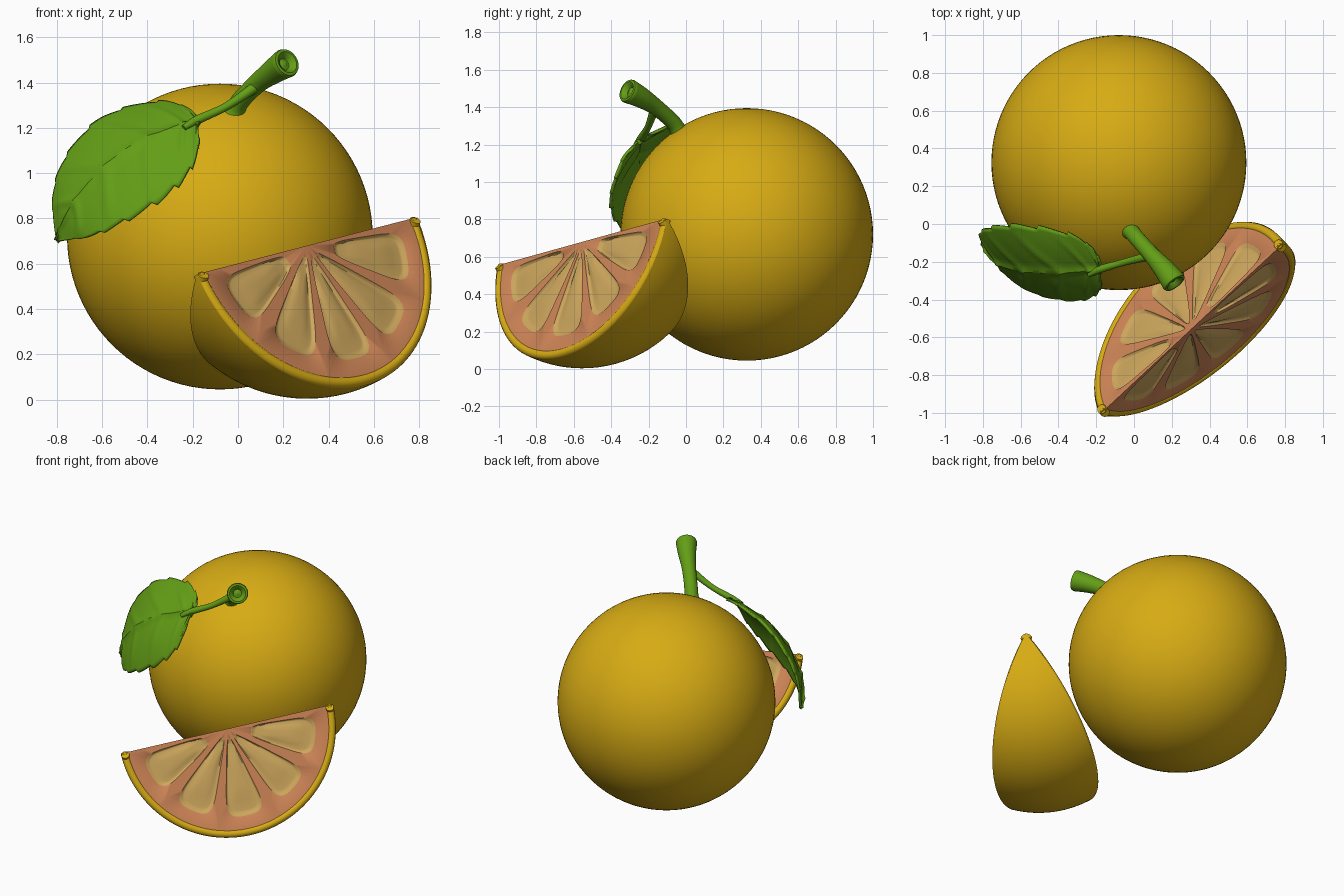
import bpy, bmesh, math
from mathutils import Vector

cube = bpy.data.objects.get("Cube")
if cube:
    bpy.data.objects.remove(cube, do_unlink=True)


def material(name, rgb):
    m = bpy.data.materials.new(name)
    m.use_nodes = True
    m.diffuse_color = (*rgb, 1)
    bsdf = m.node_tree.nodes["Principled BSDF"]
    bsdf.inputs["Base Color"].default_value = (*rgb, 1)
    bsdf.inputs["Roughness"].default_value = 0.6
    return m


PEEL = material("golden_peel", (0.68, 0.41, 0.007))
PITH = material("peach_membrane", (0.62, 0.235, 0.095))
PULP = material("pale_pulp", (0.62, 0.39, 0.11))
GREEN = material("leaf_green", (0.125, 0.34, 0.008))


def finish(bm, name, mats, outward=None, angle=40):
    """Turn a bmesh into a smooth object; outward gives each face's outer direction."""
    bmesh.ops.remove_doubles(bm, verts=bm.verts, dist=1e-5)
    bmesh.ops.recalc_face_normals(bm, faces=bm.faces)
    bm.normal_update()
    if outward and sum(f.normal.dot(outward(f)) for f in bm.faces) < 0:
        bmesh.ops.reverse_faces(bm, faces=bm.faces)
    mesh = bpy.data.meshes.new(name)
    bm.to_mesh(mesh)
    bm.free()
    for m in mats:
        mesh.materials.append(m)
    ob = bpy.data.objects.new(name, mesh)
    bpy.context.collection.objects.link(ob)
    bpy.ops.object.select_all(action='DESELECT')
    bpy.context.view_layer.objects.active = ob
    ob.select_set(True)
    bpy.ops.object.shade_smooth_by_angle(angle=math.radians(angle))
    return ob


def bridge(bm, a, b, closed=True, mat=0):
    n = len(a)
    for i in range(n if closed else n - 1):
        j = (i + 1) % n
        f = bm.faces.new((a[i], a[j], b[j], b[i]))
        f.material_index = mat


def spline(points, t):
    """Catmull-Rom point at t in 0..1 through tuples of any length."""
    x = t * (len(points) - 1)
    i = min(int(x), len(points) - 2)
    f = x - i
    a, b, c, d = (Vector(points[max(0, min(k, len(points) - 1))])
                  for k in range(i - 1, i + 3))
    return b + (c - a) * f / 2 + (a * 2 - b * 5 + c * 4 - d) * f * f / 2 \
        + (b * 3 - a - c * 3 + d) * f ** 3 / 2


def sweep(name, points, mat, steps=28, sides=20, tip=()):
    """Tube through (x, y, z, radius); tip adds (offset, radius) rings at the end."""
    bm = bmesh.new()
    path = [spline(points, k / steps) for k in range(steps + 1)]
    rings = []
    for k, p in enumerate(path):
        tan = (path[min(k + 1, steps)] - path[max(k - 1, 0)]).to_3d().normalized()
        side = tan.cross(Vector((0.5, 0.6, 0.1))).normalized()
        up = tan.cross(side)
        extra = [(0, p[3])] + (list(tip) if k == steps else [])
        for off, r in extra:
            c = p.to_3d() + tan * off
            rings.append([bm.verts.new(c + (side * math.cos(a) + up * math.sin(a)) * r)
                          for a in (math.tau * i / sides for i in range(sides))])
    for a, b in zip(rings, rings[1:]):
        bridge(bm, a, b)
    bm.faces.new(rings[0])
    bm.faces.new(rings[-1])
    return finish(bm, name, [mat])


# Whole fruit
FRUIT = Vector((-0.08, 0.325, 0.72))
bm = bmesh.new()
bmesh.ops.create_uvsphere(bm, u_segments=96, v_segments=48, radius=0.675)
bmesh.ops.translate(bm, verts=bm.verts, vec=FRUIT)
finish(bm, "whole_fruit", [PEEL])

# Stem with flared foot and hollow cut end, and the leaf stalk
sweep("stem", [(-0.03, 0.0, 1.2, 0.085), (-0.02, -0.025, 1.245, 0.08),
               (-0.013, -0.04, 1.275, 0.047), (0.015, -0.075, 1.325, 0.042),
               (0.09, -0.16, 1.4, 0.044), (0.16, -0.24, 1.452, 0.056),
               (0.21, -0.305, 1.485, 0.066)], GREEN, steps=36, sides=28,
      tip=[(0.012, 0.062), (0.014, 0.05), (0.002, 0.034), (-0.012, 0.026),
           (-0.012, 0.018), (-0.004, 0.008)])
sweep("leaf_stalk", [(0.1, -0.165, 1.4, 0.026), (0.04, -0.18, 1.355, 0.022),
                     (-0.06, -0.205, 1.29, 0.018), (-0.18, -0.24, 1.235, 0.02),
                     (-0.24, -0.27, 1.2, 0.012)], GREEN, sides=14)

# Serrated leaf curved around the fruit, with a raised midrib and side veins
UPPER = [(-0.18, -0.24, 1.24), (-0.22, -0.13, 1.29), (-0.36, -0.05, 1.32),
         (-0.6, -0.01, 1.25), (-0.76, -0.02, 1.08), (-0.82, -0.05, 0.9),
         (-0.805, -0.1, 0.71)]
LOWER = [(-0.18, -0.24, 1.22), (-0.175, -0.33, 1.15), (-0.21, -0.385, 1.02),
         (-0.32, -0.41, 0.9), (-0.5, -0.38, 0.79), (-0.66, -0.29, 0.72),
         (-0.8, -0.11, 0.7)]
bm = bmesh.new()
rows = []
NU, NV, TEETH = 108, 28, 9
for i in range(NU + 1):
    u = i / NU
    a, b = spline(UPPER, u) - FRUIT, spline(LOWER, u) - FRUIT
    saw = (u * TEETH) % 1
    row = []
    for j in range(NV + 1):
        v = 2 * j / NV - 1
        t = 0.5 + 0.5 * v * (0.95 + 0.09 * saw * abs(v) ** 3)
        phase = (u - 0.14 * abs(v)) * 6 % 1 - 0.5
        vein = math.exp(-(v / 0.07) ** 2) + 0.7 * math.exp(-(phase / 0.12) ** 2)
        radius = a.length * (1 - t) + b.length * t + 0.012 * vein * (1 - v * v)
        row.append(bm.verts.new(FRUIT + a.lerp(b, t).normalized() * radius))
    rows.append(row)
for a, b in zip(rows, rows[1:]):
    bridge(bm, a, b, closed=False)
leaf = finish(bm, "leaf", [GREEN], lambda f: f.calc_center_median() - FRUIT)
solid = leaf.modifiers.new("thickness", 'SOLIDIFY')
solid.thickness = 0.016

# Cut wedge: frame along its straight edge, downward and to the front side
MID = Vector((0.305, -0.555, 0.68))
AXIS = Vector((0.89, 0.83, 0.23)).normalized()
SIDE = AXIS.cross(Vector((0, 0, 1))).normalized()
DOWN = AXIS.cross(SIDE).normalized()
if DOWN.z > 0:
    DOWN = -DOWN
FRONT, BACK = math.radians(23), math.radians(34)
RIND, FACE = 0.676, 0.65


def spoke(beta):
    return DOWN * math.cos(beta) + SIDE * math.sin(beta)


# Rind of the wedge
bm = bmesh.new()
rows = []
for i in range(65):
    al = math.pi * i / 64
    rows.append([bm.verts.new(MID + (AXIS * math.cos(al) + spoke(
        -BACK + 0.02 + (FRONT + BACK - 0.04) * j / 20) * math.sin(al)) * RIND)
        for j in range(21)])
for a, b in zip(rows, rows[1:]):
    bridge(bm, a, b, closed=False)
bmesh.ops.dissolve_degenerate(bm, edges=bm.edges, dist=1e-5)
finish(bm, "wedge_rind", [PEEL], lambda f: f.calc_center_median() - MID)


def square_loop(power, count=64):
    """Closed loop from square (power None) to rounded square."""
    out = []
    for k in range(count):
        a = math.tau * (k + 0.0) / count
        c, s = math.cos(a), math.sin(a)
        n = max(abs(c), abs(s)) if power is None else \
            (abs(c) ** power + abs(s) ** power) ** (1 / power)
        out.append((c / n, s / n))
    return out


def cut_face(name, sign, tilt):
    p = spoke(sign * tilt)
    normal = SIDE * sign * math.cos(tilt) - DOWN * math.sin(tilt)
    bm = bmesh.new()
    half = math.pi / 10
    for k in range(5):
        mid_angle = half * (2 * k + 1)
        inner = 0.15 if k in (0, 4) else 0.06
        centre, reach = (0.55 + inner) / 2, (0.55 - inner) / 2

        def ring(loop, c, r, w, height):
            vs = []
            for x, y in loop:
                rho, phi = c + r * y, mid_angle + w * x
                vs.append(bm.verts.new(MID + normal * height + (
                    AXIS * math.cos(phi) + p * math.sin(phi)) * rho))
            return vs

        rings = [ring(square_loop(None), FACE / 2, FACE / 2, half, 0)]
        for size, depth in ((1, 0), (0.93, -0.013), (0.85, -0.015),
                            (0.6, -0.007), (0.25, -0.003)):
            rings.append(ring(square_loop(4.5), centre, reach * size,
                              half * 0.76 * size, depth))
        for n, (a, b) in enumerate(zip(rings, rings[1:])):
            bridge(bm, a, b, mat=int(n > 0))
        bm.faces.new(rings[-1]).material_index = 1
    bmesh.ops.dissolve_degenerate(bm, edges=bm.edges, dist=1e-5)
    finish(bm, name + "_cut_face", [PITH, PULP], lambda f: normal, angle=50)
    # Rounded rind lip around the cut
    lip = []
    for i in range(33):
        al = math.pi * i / 32
        q = MID - normal * 0.016 + (AXIS * math.cos(al) + p * math.sin(al)) * 0.651
        lip.append((*q, 0.025))
    sweep(name + "_rind_lip", lip, PEEL, steps=64, sides=16)


cut_face("front", 1, FRONT)
cut_face("back", -1, BACK)
